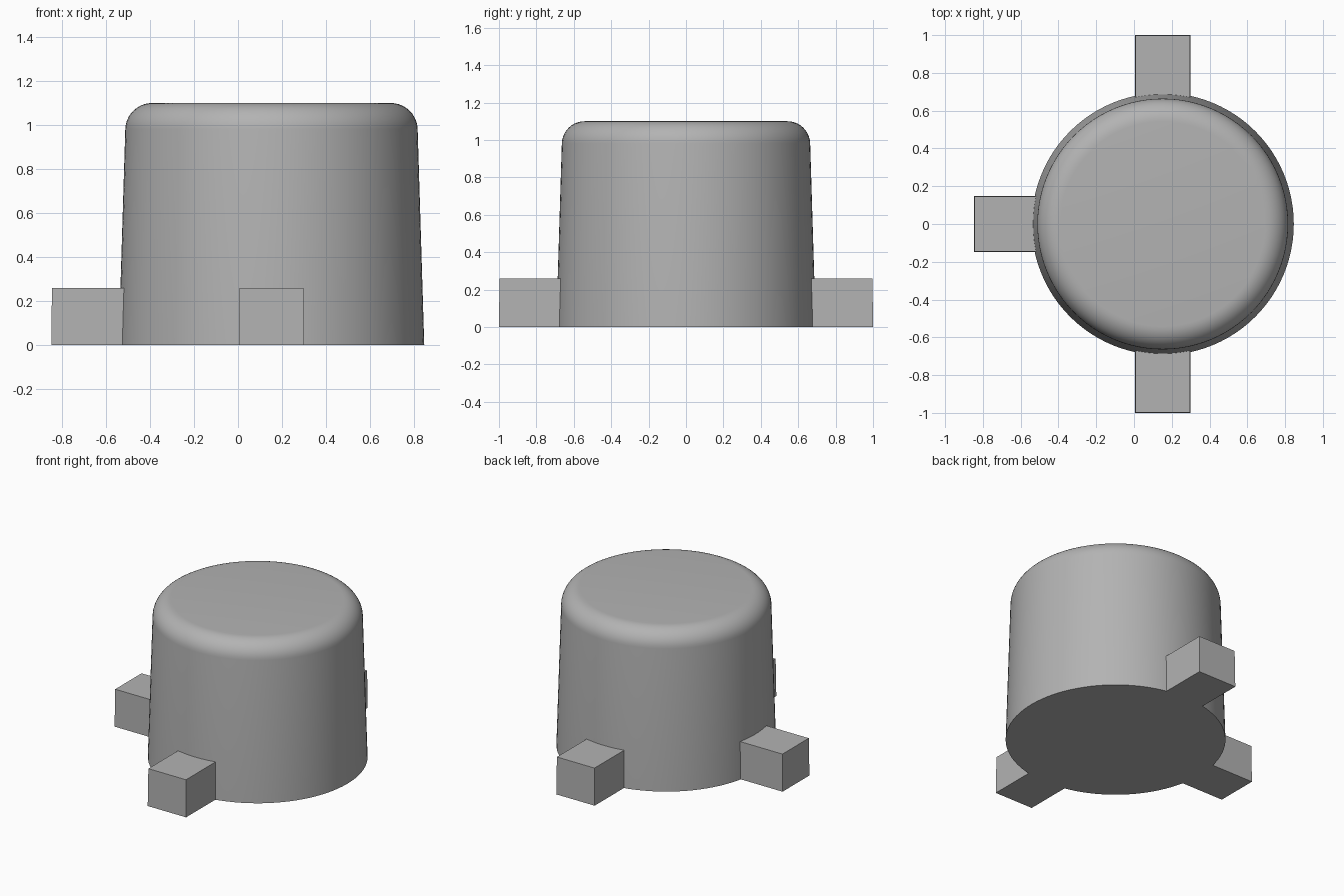
import bpy, bmesh, math
from mathutils import Matrix, Vector

if "Cube" in bpy.data.objects:
    bpy.data.objects.remove(bpy.data.objects["Cube"])

CX = 0.152                      # axis of the round cap
R_BASE, R_TOP, HEIGHT, FILLET = 0.694, 0.664, 1.10, 0.122
TAB_H, TAB_HALF, TAB_END, DRAFT = 0.26, 0.148, 1.0, 0.003
SEGMENTS = 96

grey = bpy.data.materials.new("plain grey")
grey.diffuse_color = (0.45, 0.45, 0.45, 1)
grey.use_nodes = True
grey.node_tree.nodes["Principled BSDF"].inputs["Base Color"].default_value = grey.diffuse_color


def finish(name, bm):
    bmesh.ops.recalc_face_normals(bm, faces=bm.faces)
    mesh = bpy.data.meshes.new(name)
    bm.to_mesh(mesh)
    bm.free()
    mesh.materials.append(grey)
    obj = bpy.data.objects.new(name, mesh)
    bpy.context.collection.objects.link(obj)
    obj.location.x = CX
    bpy.ops.object.select_all(action='DESELECT')
    obj.select_set(True)
    bpy.context.view_layer.objects.active = obj
    bpy.ops.object.shade_smooth_by_angle(angle=math.radians(30))
    return obj


# Tapered cap body with a rounded top rim
profile = [(R_BASE, 0)]
for i in range(11):
    a = math.radians(1.7 + (90 - 1.7) * i / 10)
    profile.append((R_TOP - FILLET + FILLET * math.cos(a),
                    HEIGHT - FILLET + FILLET * math.sin(a)))
bm = bmesh.new()
rings = [[bm.verts.new((r * math.cos(2 * math.pi * k / SEGMENTS),
                        r * math.sin(2 * math.pi * k / SEGMENTS), z))
          for k in range(SEGMENTS)] for r, z in profile]
for low, high in zip(rings, rings[1:]):
    for k in range(SEGMENTS):
        n = (k + 1) % SEGMENTS
        bm.faces.new((low[k], low[n], high[n], high[k]))
bm.faces.new(rings[0])
bm.faces.new(rings[-1])
finish("cap_body", bm)


# Square tabs whose inner end follows the body wall
def tab_outline(z):
    t = z / TAB_H
    half, end = TAB_HALF - DRAFT * t, TAB_END - DRAFT * t
    r = R_BASE - (R_BASE - R_TOP) * z / (HEIGHT - FILLET) - 0.004
    ys = [half * (1 - i / 4) for i in range(9)]
    inner = [Vector((math.sqrt(r * r - y * y), y, z)) for y in ys]
    return [Vector((end, -half, z)), Vector((end, half, z))] + inner


def add_tab(name, angle):
    bm = bmesh.new()
    bottom, top = [[bm.verts.new(p) for p in tab_outline(z)] for z in (0, TAB_H)]
    bm.faces.new(bottom[::-1])
    bm.faces.new(top)
    for i in range(len(top)):
        n = (i + 1) % len(top)
        bm.faces.new((bottom[i], bottom[n], top[n], top[i]))
    bm.transform(Matrix.Rotation(math.radians(angle), 4, 'Z'))
    finish(name, bm)


for name, angle in (("back_tab", 90), ("left_tab", 180), ("front_tab", 270)):
    add_tab(name, angle)
